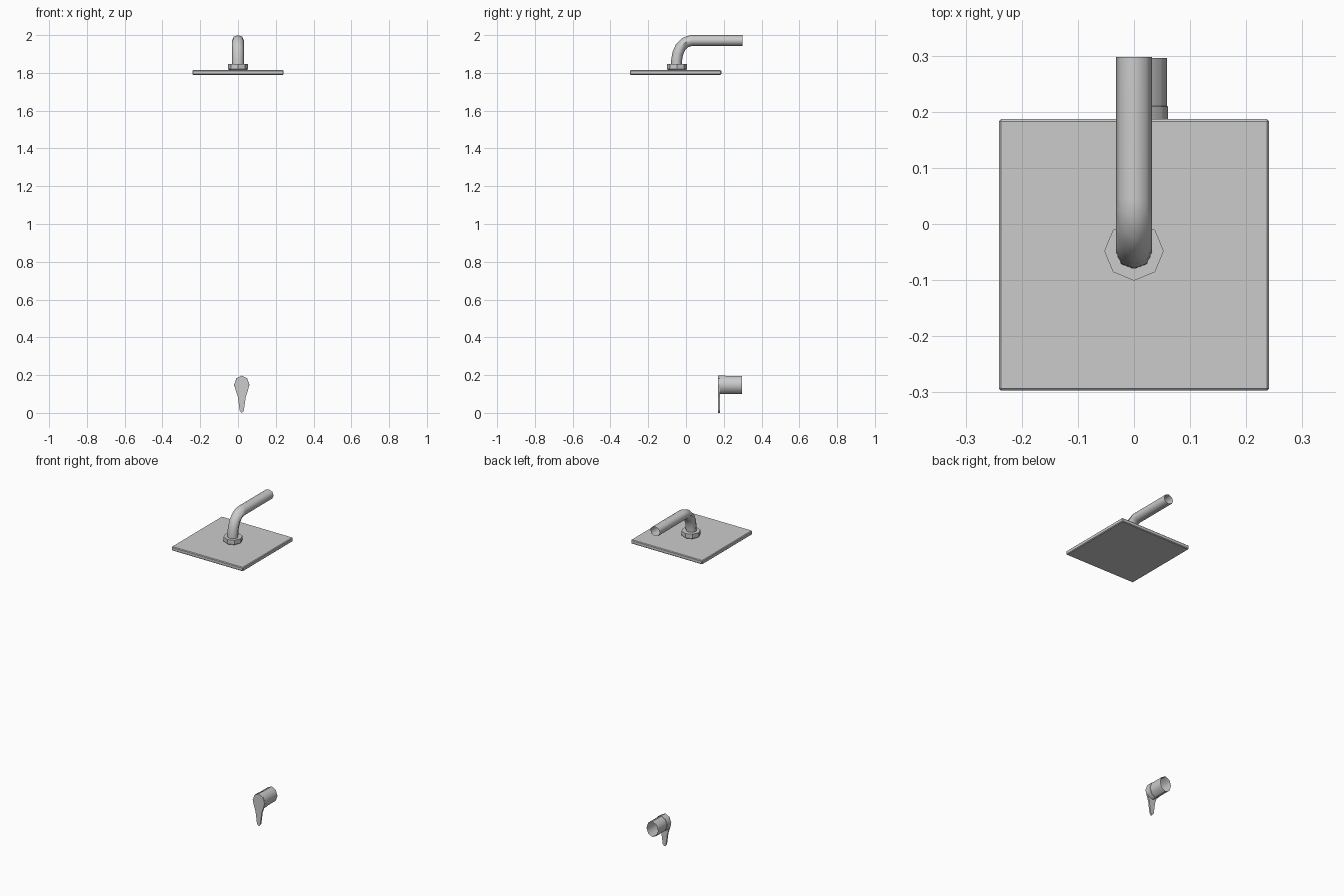
import bpy, bmesh, math
from mathutils import Vector

if "Cube" in bpy.data.objects:
    bpy.data.objects.remove(bpy.data.objects["Cube"])


def finish(name, bm, smooth=None):
    bmesh.ops.recalc_face_normals(bm, faces=bm.faces)
    me = bpy.data.meshes.new(name)
    bm.to_mesh(me)
    bm.free()
    ob = bpy.data.objects.new(name, me)
    bpy.context.collection.objects.link(ob)
    if smooth:
        bpy.ops.object.select_all(action='DESELECT')
        ob.select_set(True)
        bpy.context.view_layer.objects.active = ob
        bpy.ops.object.shade_smooth_by_angle(angle=math.radians(smooth))
    return ob


def loft(name, stations, x=0.0, sides=8, caps=(False, False), smooth=50):
    """Stations: (y, z, tangent angle in the yz plane, x radius, other radius)."""
    bm = bmesh.new()
    rings = []
    for y, z, ang, rx, rn in stations:
        n = Vector((0, -math.sin(ang), math.cos(ang)))
        ring = []
        for i in range(sides):
            a = 2 * math.pi * i / sides
            p = Vector((x, y, z)) + Vector((rx * math.cos(a), 0, 0)) + n * rn * math.sin(a)
            ring.append(bm.verts.new(p))
        rings.append(ring)
    for r0, r1 in zip(rings, rings[1:]):
        for i in range(sides):
            j = (i + 1) % sides
            bm.faces.new((r0[i], r0[j], r1[j], r1[i]))
    for cap, ring in zip(caps, (rings[0], rings[-1])):
        if cap:
            bm.faces.new(ring)
    return finish(name, bm, smooth)


UP = math.pi / 2

# Square rain head plate with softened edges
bm = bmesh.new()
bmesh.ops.create_cube(bm, size=1)
for v in bm.verts:
    v.co = Vector((v.co.x * 0.482, v.co.y * 0.484 - 0.055, v.co.z * 0.024 + 1.802))
bmesh.ops.bevel(bm, geom=bm.edges[:], offset=0.004, segments=1, affect='EDGES')
finish("shower_head_plate", bm)

# Octagonal collar on the plate
loft("head_collar", [(-0.048, 1.812, UP, 0.042, 0.042), (-0.048, 1.820, UP, 0.053, 0.053),
                     (-0.048, 1.846, UP, 0.053, 0.053)], caps=(True, True), smooth=None)

# Bent supply pipe, open at the wall end
path = [(-0.051, 1.842, 90), (-0.050, 1.865, 88), (-0.044, 1.901, 74), (-0.030, 1.934, 58),
        (-0.005, 1.960, 33), (0.025, 1.971, 8), (0.045, 1.971, 0), (0.298, 1.971, 0)]
loft("supply_pipe", [(y, z, math.radians(a), 0.032, 0.029) for y, z, a in path])

# Valve body, open at the wall end, with a slightly wider front sleeve
loft("valve_body", [(0.179, 0.148, 0, 0.041, 0.049), (0.209, 0.148, 0, 0.041, 0.049),
                    (0.210, 0.148, 0, 0.039, 0.047), (0.296, 0.148, 0, 0.039, 0.047)],
     x=0.02, caps=(True, False))

# Teardrop lever: half outline mirrored about its centre line
half = [(0.028, 0.183), (0.040, 0.150), (0.032, 0.118), (0.021, 0.085), (0.011, 0.012)]
outline = [(0, 0.197)] + half + [(0, 0.0)] + [(-px, pz) for px, pz in reversed(half)]
bm = bmesh.new()
face = bm.faces.new([bm.verts.new((px + 0.02, 0.170, pz)) for px, pz in outline])
ext = bmesh.ops.extrude_face_region(bm, geom=[face])
for v in ext["geom"]:
    if isinstance(v, bmesh.types.BMVert):
        v.co.y = 0.180
finish("valve_lever", bm)
